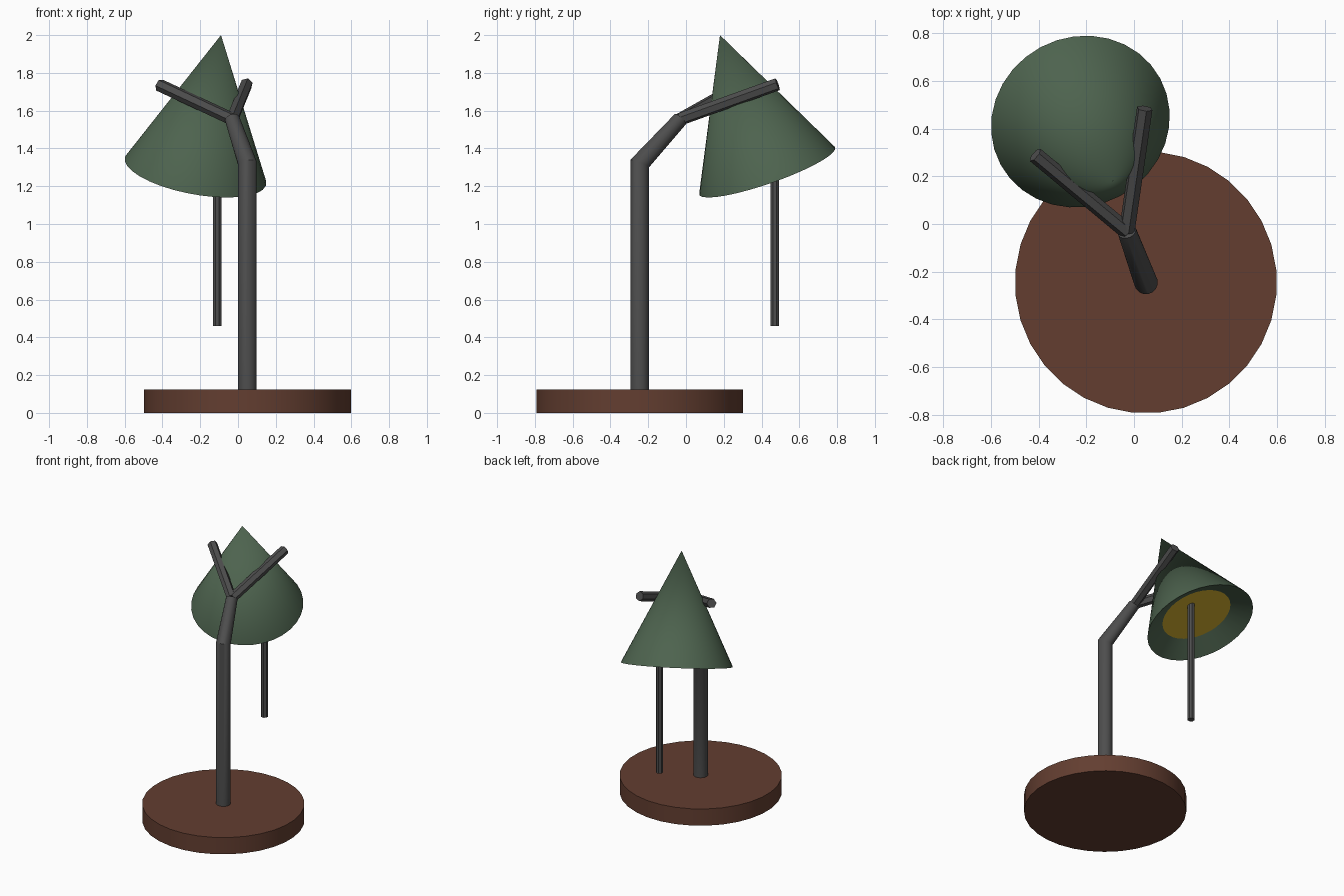
import bpy, bmesh, math
from mathutils import Vector, Matrix

if "Cube" in bpy.data.objects:
    bpy.data.objects.remove(bpy.data.objects["Cube"])


def material(name, rgb):
    m = bpy.data.materials.new(name)
    m.diffuse_color = (*rgb, 1)
    m.use_nodes = True
    m.node_tree.nodes["Principled BSDF"].inputs["Base Color"].default_value = m.diffuse_color
    return m


BROWN = material("brown base", (0.125, 0.048, 0.03))
GREY = material("dark grey metal", (0.075, 0.075, 0.075))
GREEN = material("dark green shade", (0.075, 0.125, 0.077))
YELLOW = material("yellow light", (0.6, 0.4, 0.025))


def finish(name, bm, mat, angle=40):
    bmesh.ops.recalc_face_normals(bm, faces=bm.faces)
    me = bpy.data.meshes.new(name)
    bm.to_mesh(me)
    bm.free()
    ob = bpy.data.objects.new(name, me)
    bpy.context.collection.objects.link(ob)
    me.materials.append(mat)
    bpy.ops.object.select_all(action='DESELECT')
    ob.select_set(True)
    bpy.context.view_layer.objects.active = ob
    bpy.ops.object.shade_smooth_by_angle(angle=math.radians(angle))
    return ob


def tube(name, points, radii, sides, mat):
    """Capped tube along points, with mitred joints."""
    pts = [Vector(p) for p in points]
    dirs = [(b - a).normalized() for a, b in zip(pts, pts[1:])]
    ref = dirs[0].orthogonal().normalized()
    bm = bmesh.new()
    rings = []
    for i, p in enumerate(pts):
        d0, d1 = dirs[max(i - 1, 0)], dirs[min(i, len(dirs) - 1)]
        plane = (d0 + d1).normalized()
        u = (ref - d0 * ref.dot(d0)).normalized()
        v = d0.cross(u)
        ring = []
        for k in range(sides):
            a = 2 * math.pi * (k + 0.5) / sides
            off = (u * math.cos(a) + v * math.sin(a)) * radii[i]
            off -= d0 * (off.dot(plane) / d0.dot(plane))  # slide onto mitre plane
            ring.append(bm.verts.new(p + off))
        rings.append(ring)
    for r0, r1 in zip(rings, rings[1:]):
        for k in range(sides):
            j = (k + 1) % sides
            bm.faces.new((r0[k], r0[j], r1[j], r1[k]))
    bm.faces.new(rings[0][::-1])
    bm.faces.new(rings[-1])
    return finish(name, bm, mat)


# Round base
X, Y = 0.05, -0.245
tube("base", [(X, Y, 0), (X, Y, 0.125)], [0.55, 0.55], 32, BROWN)

# Bent pole and the two fork arms holding the shade
fork = (-0.03, -0.03, 1.555)
tube("pole", [(X, Y, 0.11), (X, Y, 1.32), fork], [0.05, 0.05, 0.04], 16, GREY)
for name, end in (("left_arm", (-0.415, 0.29, 1.735)),
                  ("right_arm", (0.045, 0.485, 1.74))):
    tube(name, [fork, end], [0.034, 0.034], 6, GREY)

# Tilted conical shade: outer cone, then lip sloping in to the light
apex = Vector((-0.09, 0.18, 2.0))
rim = Vector((-0.225, 0.43, 1.28))
axis = apex - rim
height = axis.length
tilt = Matrix.Translation(rim) @ axis.to_track_quat('Z', 'Y').to_matrix().to_4x4()
SIDES = 32


def ring(bm, r, z):
    return [bm.verts.new((r * math.cos(2 * math.pi * k / SIDES),
                          r * math.sin(2 * math.pi * k / SIDES), z)) for k in range(SIDES)]


bm = bmesh.new()
tip = bm.verts.new((0, 0, height))
outer, inner = ring(bm, 0.381, 0), ring(bm, 0.245, 0.075)
for k in range(SIDES):
    j = (k + 1) % SIDES
    bm.faces.new((outer[k], outer[j], tip))
    bm.faces.new((inner[k], inner[j], outer[j], outer[k]))
bm.transform(tilt)
finish("shade", bm, GREEN)

# Light disc closing the shade
bm = bmesh.new()
bm.faces.new(ring(bm, 0.245, 0.075)[::-1])
bm.transform(tilt)
ob = finish("light_disc", bm, YELLOW)
if ob.data.polygons[0].normal.z > 0:
    ob.data.flip_normals()

# Pull rod hanging from the light
tube("pull_rod", [(-0.11, 0.47, 0.46), (-0.11, 0.47, 1.37)], [0.025, 0.025], 8, GREY)
